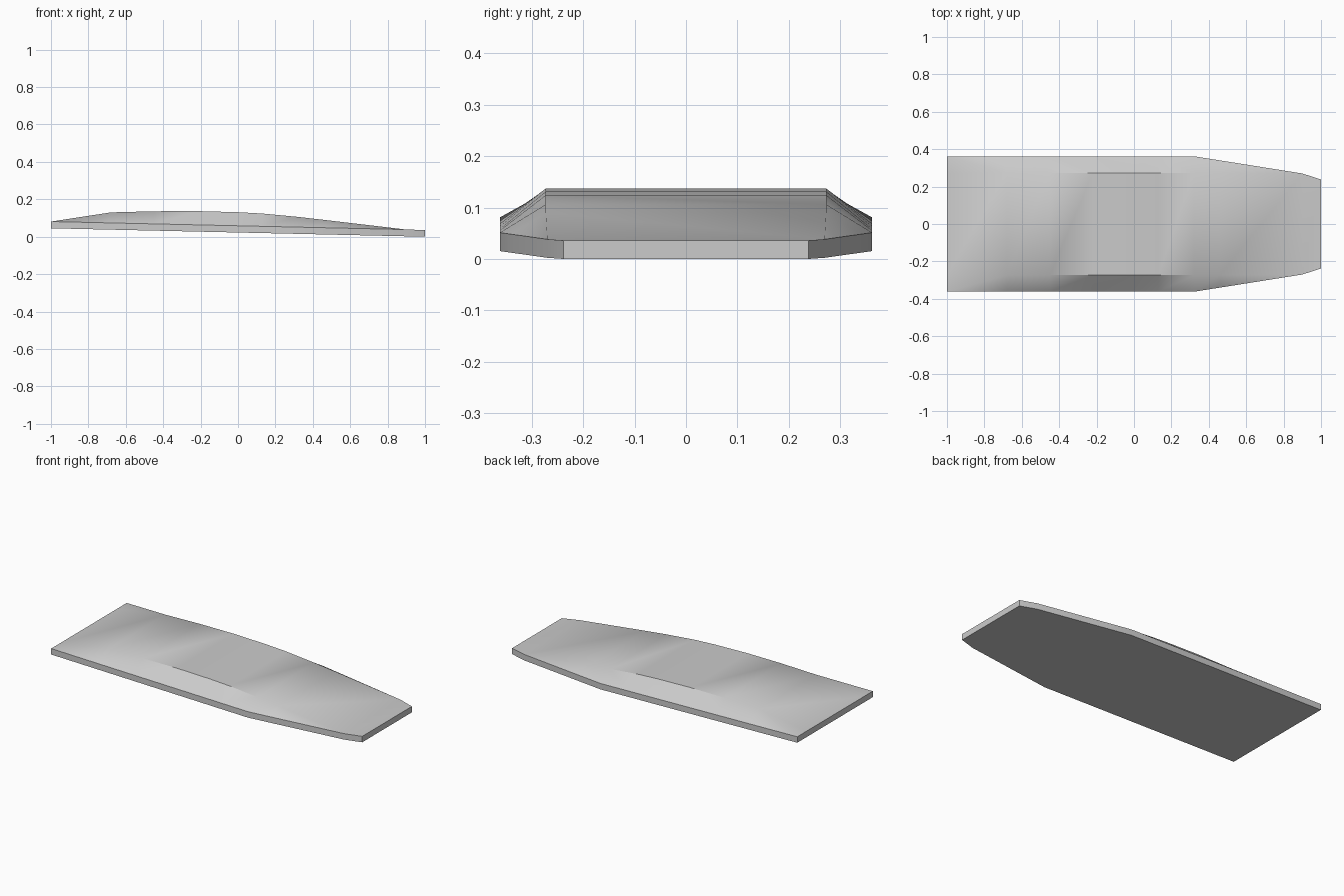
import bpy, bmesh, math

cube = bpy.data.objects.get("Cube")
if cube:
    bpy.data.objects.remove(cube, do_unlink=True)

grey = bpy.data.materials.new("light grey")
grey.use_nodes = True
colour = (0.6, 0.6, 0.6, 1)
grey.diffuse_color = colour
grey.node_tree.nodes["Principled BSDF"].inputs["Base Color"].default_value = colour

# Lengthwise stations: x, rim half width, ridge half width, ridge height (None = at the rim)
STATIONS = [
    (-1.0, 0.362, 0.273, None),
    (-0.68, 0.362, 0.273, 0.13),
    (-0.45, 0.362, 0.273, 0.136),
    (-0.22, 0.362, 0.273, 0.137),
    (0.0, 0.362, 0.273, 0.131),
    (0.13, 0.362, 0.273, 0.124),
    (0.32, 0.362, 0.273, 0.106),
    (0.46, 0.34, 0.273, 0.09),
    (0.9, 0.27, 0.27, None),
    (1.0, 0.238, 0.238, None),
]
THICKNESS = 0.036


def base_height(x):
    return 0.0225 * (1 - x)


bm = bmesh.new()


def section(x, rim, ridge, top):
    """Half-profile of one station, mirrored across y."""
    low = base_height(x)
    edge = low + THICKNESS
    top = edge if top is None else top
    half = [(rim, low), (rim, edge), (ridge, top)]
    points = [(-y, z) for y, z in half] + half[::-1]
    return [bm.verts.new((x, y, z)) for y, z in points]


rows = [section(*s) for s in STATIONS]

# Skin: side wall, sloped shoulder, deck, shoulder, side wall, underside
for a, b in zip(rows, rows[1:]):
    for i in range(6):
        j = (i + 1) % 6
        if i == 1:
            bm.faces.new((a[i], a[j], b[j]))
            bm.faces.new((a[i], b[j], b[i]))
        elif i == 3:
            bm.faces.new((a[i], a[j], b[i]))
            bm.faces.new((a[j], b[j], b[i]))
        else:
            bm.faces.new((a[i], a[j], b[j], b[i]))

# End walls
bm.faces.new(rows[0])
bm.faces.new(rows[-1])

bmesh.ops.remove_doubles(bm, verts=bm.verts, dist=0.0005)
bmesh.ops.dissolve_degenerate(bm, edges=bm.edges, dist=0.0001)
bmesh.ops.recalc_face_normals(bm, faces=bm.faces)

mesh = bpy.data.meshes.new("curved_panel")
bm.to_mesh(mesh)
bm.free()
mesh.materials.append(grey)
panel = bpy.data.objects.new("curved_panel", mesh)
bpy.context.collection.objects.link(panel)

bpy.ops.object.select_all(action="DESELECT")
panel.select_set(True)
bpy.context.view_layer.objects.active = panel
bpy.ops.object.shade_smooth_by_angle(angle=math.radians(35))
